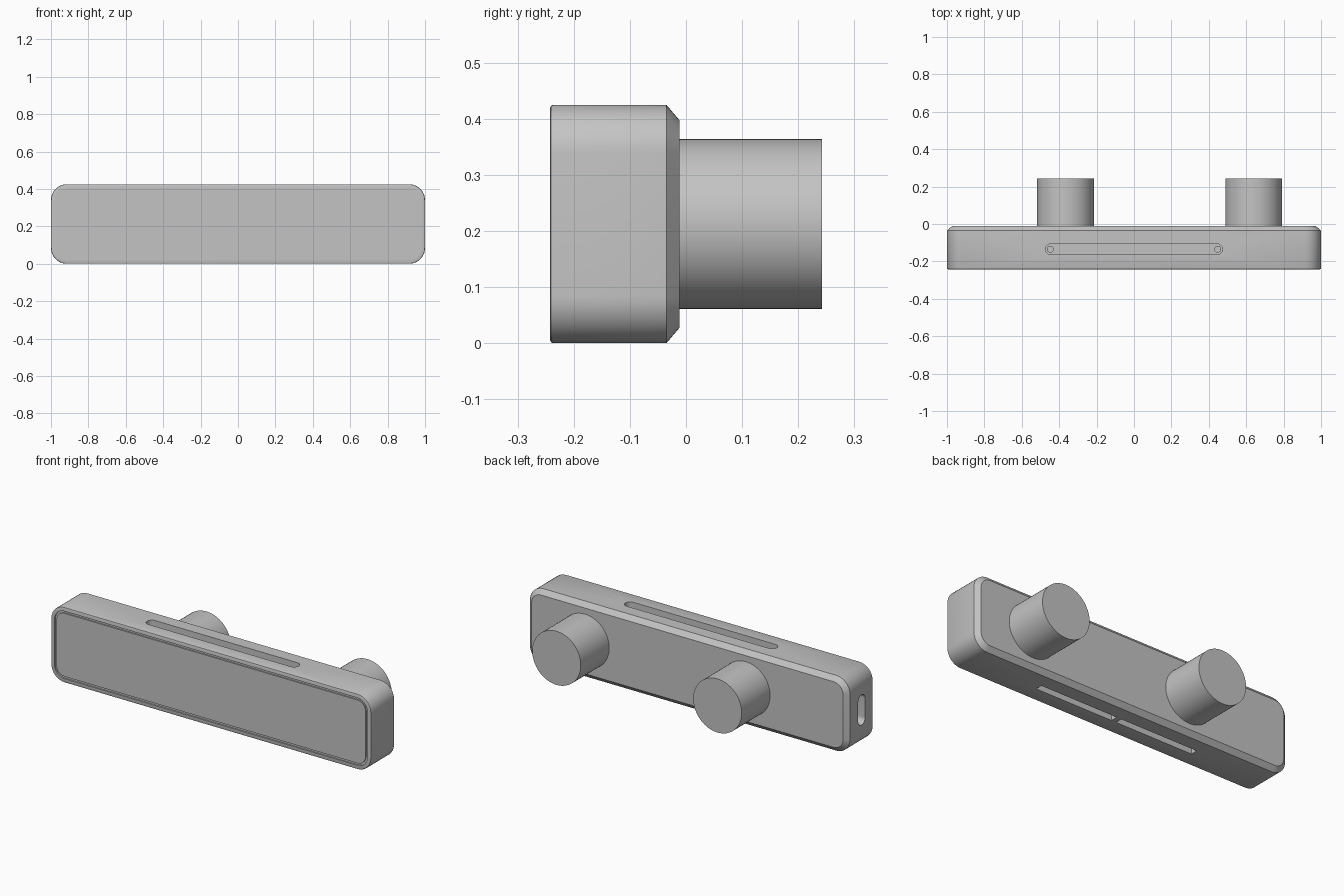
import bpy, bmesh
from math import sin, cos, pi, radians
from mathutils import Vector

cube = bpy.data.objects.get("Cube")
if cube:
    bpy.data.objects.remove(cube, do_unlink=True)

grey = bpy.data.materials.new("satin_grey")
grey.use_nodes = True
colour = (0.55, 0.55, 0.55, 1)
grey.diffuse_color = colour
grey.node_tree.nodes["Principled BSDF"].inputs["Base Color"].default_value = colour

# Which world axes the profile's width, height and depth run along
AXES = {"x": (1, 2, 0), "y": (0, 2, 1), "z": (0, 1, 2)}


def loft(name, axis, centre, size, radius, levels, segments=10):
    """Stack rounded rectangles along an axis; levels are (inset, position)."""
    bm = bmesh.new()
    rings = []
    for inset, depth in levels:
        r = max(radius - inset, 0.0)
        a, b = size[0] / 2 - inset - r, size[1] / 2 - inset - r
        ring = []
        for k, (su, sv) in enumerate([(1, 1), (-1, 1), (-1, -1), (1, -1)]):
            steps = segments if r else 0
            for i in range(steps + 1):
                t = (k + i / max(steps, 1)) * pi / 2
                co = Vector()
                local = (centre[0] + su * a + r * cos(t),
                         centre[1] + sv * b + r * sin(t), depth)
                for index, value in zip(AXES[axis], local):
                    co[index] = value
                ring.append(bm.verts.new(co))
        rings.append(ring)
    for lower, upper in zip(rings, rings[1:]):
        n = len(lower)
        for i in range(n):
            j = (i + 1) % n
            bm.faces.new((lower[i], lower[j], upper[j], upper[i]))
    bm.faces.new(rings[0])
    bm.faces.new(rings[-1])
    bmesh.ops.remove_doubles(bm, verts=bm.verts, dist=1e-5)
    bmesh.ops.recalc_face_normals(bm, faces=bm.faces)
    mesh = bpy.data.meshes.new(name)
    bm.to_mesh(mesh)
    bm.free()
    mesh.materials.append(grey)
    obj = bpy.data.objects.new(name, mesh)
    bpy.context.collection.objects.link(obj)
    return obj


def activate(obj):
    bpy.ops.object.select_all(action="DESELECT")
    obj.select_set(True)
    bpy.context.view_layer.objects.active = obj


def cut(target, cutter):
    cutter.hide_render = True
    mod = target.modifiers.new("cut", "BOOLEAN")
    mod.operation, mod.solver, mod.object = "DIFFERENCE", "EXACT", cutter
    activate(target)
    bpy.ops.object.modifier_apply(modifier=mod.name)
    bpy.data.objects.remove(cutter, do_unlink=True)


WIDTH, HEIGHT = 2.0, 0.425
FRONT, BACK, END = -0.242, -0.012, 0.242
MID_Y, MID_Z = -0.135, HEIGHT / 2

# Body: grooved front panel, soft front rim, straight sides, chamfered back
body = loft("body", "y", (0, MID_Z), (WIDTH, HEIGHT), 0.085, [
    (0.034, FRONT + 0.001), (0.034, FRONT + 0.008),
    (0.022, FRONT + 0.008), (0.022, FRONT),
    (0.005, FRONT), (0.0015, FRONT + 0.0015), (0, FRONT + 0.005),
    (0, -0.035), (0.027, BACK)])

# Long rounded slot on top, with a small hole at each end
cut(body, loft("top_slot_cutter", "z", (0, MID_Y), (0.946, 0.058), 0.029,
               [(0, HEIGHT - 0.05), (0, HEIGHT + 0.1)]))
for side in (-1, 1):
    cut(body, loft("hole_cutter", "z", (side * 0.447, MID_Y), (0.032, 0.032),
                   0.016, [(0, HEIGHT - 0.065), (0, HEIGHT + 0.1)], 6))

# Pair of square-ended slots underneath
for side in (-1, 1):
    cut(body, loft("bottom_slot_cutter", "z", (side * 0.257, MID_Y),
                   (0.484, 0.04), 0, [(0, -0.1), (0, 0.05)]))

# Charging port on the right-hand end
cut(body, loft("port_cutter", "x", (MID_Y - 0.005, MID_Z), (0.062, 0.17), 0.031,
               [(0, -1.1), (0, -0.95)]))

# Round mounts on the back
mounts = [loft(f"{name}_mount", "y", (x, MID_Z), (0.303, 0.303), 0.1515,
               [(0, BACK - 0.005), (0, END)], 16)
          for name, x in (("left", 0.64), ("right", -0.366))]

for obj in [body, *mounts]:
    activate(obj)
    bpy.ops.object.shade_smooth_by_angle(angle=radians(25))
